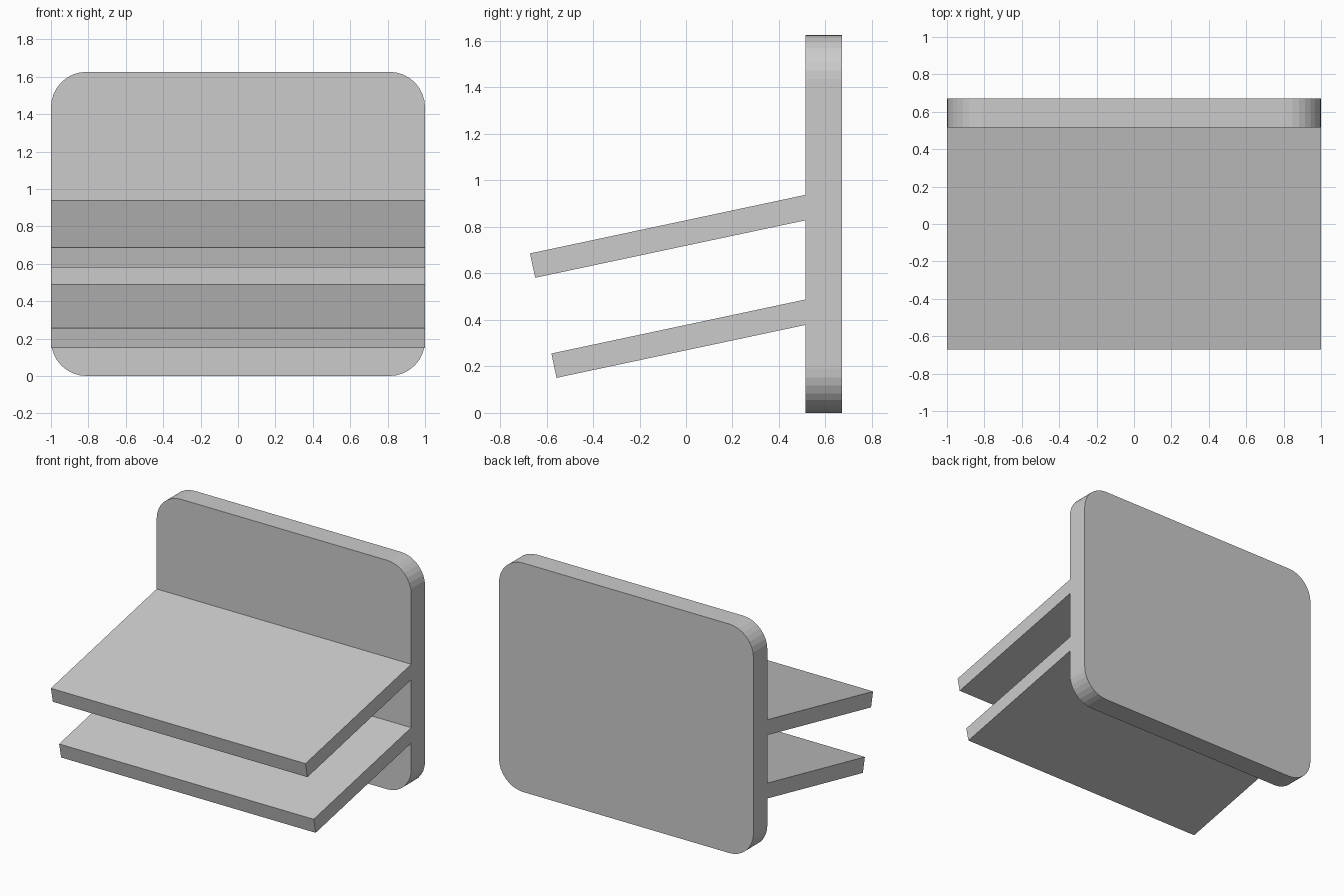
import bpy, bmesh
from math import sin, cos, pi
from mathutils import Vector

if "Cube" in bpy.data.objects:
    bpy.data.objects.remove(bpy.data.objects["Cube"])

HALF_WIDTH, HEIGHT = 1.0, 1.626
PLATE_FRONT, PLATE_BACK = 0.515, 0.671
RADIUS, STEPS = 0.19, 8


def extrude_profile(name, points, offset):
    """Extrude a flat closed outline along an offset into a solid."""
    bm = bmesh.new()
    face = bm.faces.new([bm.verts.new(p) for p in points])
    result = bmesh.ops.extrude_face_region(bm, geom=[face], use_keep_orig=True)
    moved = [v for v in result["geom"] if isinstance(v, bmesh.types.BMVert)]
    bmesh.ops.translate(bm, verts=moved, vec=Vector(offset))
    bmesh.ops.recalc_face_normals(bm, faces=bm.faces)
    mesh = bpy.data.meshes.new(name)
    bm.to_mesh(mesh)
    bm.free()
    obj = bpy.data.objects.new(name, mesh)
    bpy.context.collection.objects.link(obj)
    return obj


# Upright back plate with faceted round corners
outline = []
corners = [(1, 1), (-1, 1), (-1, -1), (1, -1)]
for quarter, (sx, sz) in enumerate(corners):
    cx = sx * (HALF_WIDTH - RADIUS)
    cz = HEIGHT / 2 + sz * (HEIGHT / 2 - RADIUS)
    for i in range(STEPS + 1):
        a = (quarter + i / STEPS) * pi / 2
        outline.append((cx + RADIUS * cos(a), PLATE_FRONT, cz + RADIUS * sin(a)))
extrude_profile("back_plate", outline, (0, PLATE_BACK - PLATE_FRONT, 0))


# Sloping shelves: same pitch and thickness, square-cut front ends
def shelf(name, front_y, root_z):
    slope, thick = 12.0 * pi / 180, 0.107
    tip_z = root_z - (PLATE_FRONT - front_y) * sin(slope) / cos(slope)
    profile = [
        (PLATE_FRONT, root_z),
        (front_y, tip_z),
        (front_y + thick * sin(slope), tip_z - thick * cos(slope)),
        (PLATE_FRONT, root_z - thick / cos(slope)),
    ]
    extrude_profile(name, [(-HALF_WIDTH, y, z) for y, z in profile],
                    (2 * HALF_WIDTH, 0, 0))


shelf("upper_shelf", -0.671, 0.938)
shelf("lower_shelf", -0.579, 0.488)
